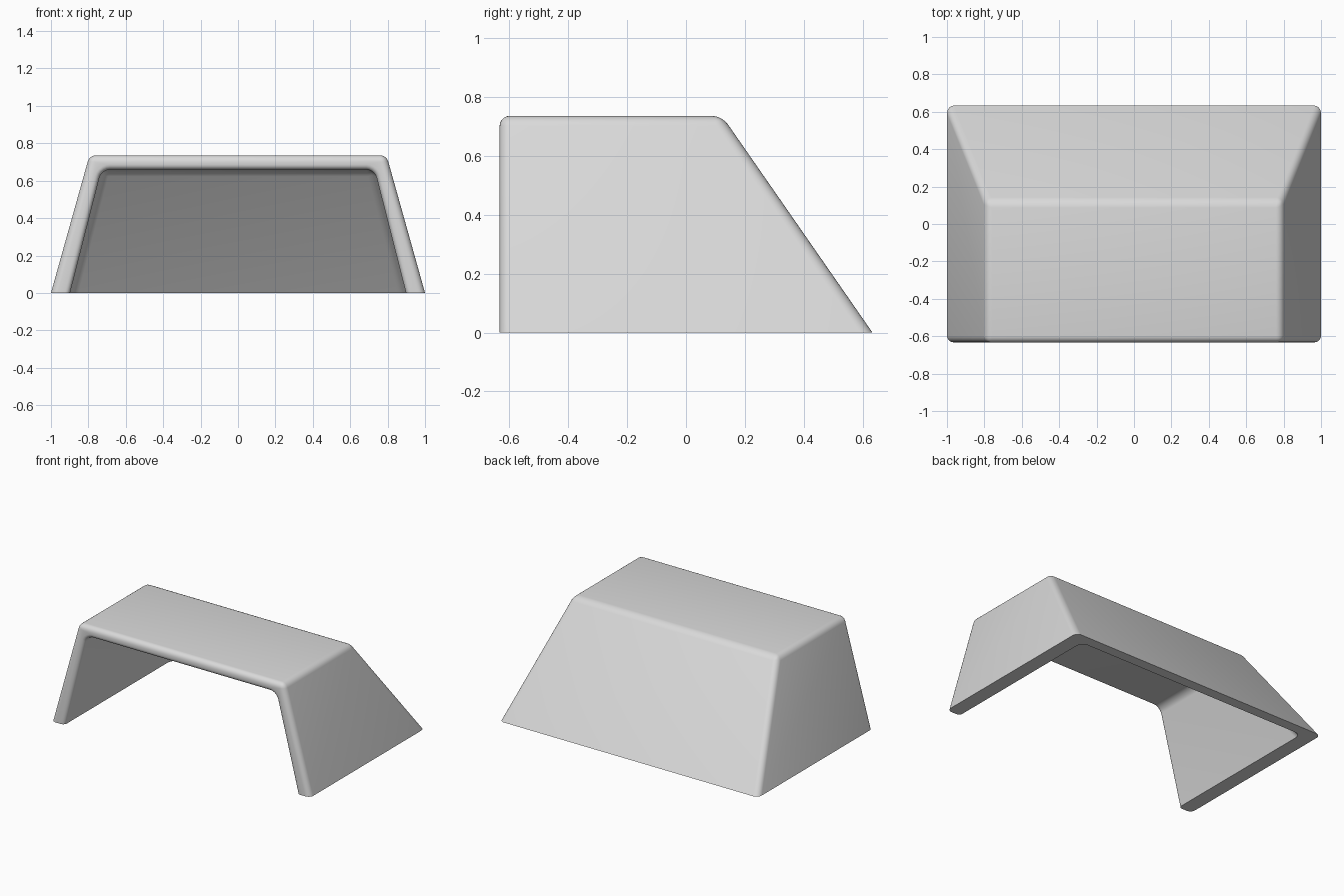
import bpy, bmesh, math

cube = bpy.data.objects.get("Cube")
if cube:
    bpy.data.objects.remove(cube, do_unlink=True)

FRONT = -0.633

grey = bpy.data.materials.new("light grey")
grey.use_nodes = True
colour = (0.7, 0.7, 0.7, 1)
grey.diffuse_color = colour
grey.node_tree.nodes["Principled BSDF"].inputs["Base Color"].default_value = colour

bm = bmesh.new()


def hood_corners(half_base, half_top, back_base, back_top, height):
    """Corners of a tapered hood, as front and back arches from left foot to right foot."""
    arch = [(half_base, 0), (half_top, height), (-half_top, height), (-half_base, 0)]
    front = [bm.verts.new((x, FRONT, z)) for x, z in arch]
    back = [bm.verts.new((x, back_top if z else back_base, z)) for x, z in arch]
    return front, back


def round_edges(chosen, radius):
    """Round the chosen edges that do not lie on the floor."""
    edges = [e for e in bm.edges
             if max(v.co.z for v in e.verts) > 0.001 and chosen(e)]
    bmesh.ops.bevel(bm, geom=edges, offset=radius, offset_type='OFFSET',
                    segments=5, profile=0.5, affect='EDGES', clamp_overlap=True)


# Outer and inner skins: side, roof, side and sloping back
outer = hood_corners(1.0, 0.794, 0.633, 0.122, 0.736)
inner = hood_corners(0.898, 0.73, 0.56, 0.10, 0.66)
for front, back in (outer, inner):
    for i in range(3):
        bm.faces.new((front[i], front[i + 1], back[i + 1], back[i]))
    bm.faces.new(back)

# Front rim and floor rim join the skins
bm.faces.new(outer[0] + inner[0][::-1])
feet = [[f[0], b[0], b[3], f[3]] for f, b in (outer, inner)]
bm.faces.new(feet[0] + feet[1][::-1])
bmesh.ops.recalc_face_normals(bm, faces=bm.faces)

# Round the inside corners, then the inside of the rim, then the outside
outer_verts = set(outer[0] + outer[1])
round_edges(lambda e: not outer_verts & set(e.verts)
            and any(v.co.y > FRONT + 0.001 for v in e.verts), 0.045)
round_edges(lambda e: not outer_verts & set(e.verts)
            and all(v.co.y < FRONT + 0.001 for v in e.verts), 0.027)
round_edges(lambda e: outer_verts.issuperset(e.verts), 0.035)
bmesh.ops.recalc_face_normals(bm, faces=bm.faces)

mesh = bpy.data.meshes.new("hood_shell")
bm.to_mesh(mesh)
bm.free()
mesh.materials.append(grey)
hood = bpy.data.objects.new("hood_shell", mesh)
bpy.context.collection.objects.link(hood)

bpy.ops.object.select_all(action='DESELECT')
hood.select_set(True)
bpy.context.view_layer.objects.active = hood
bpy.ops.object.shade_smooth_by_angle(angle=math.radians(35))
